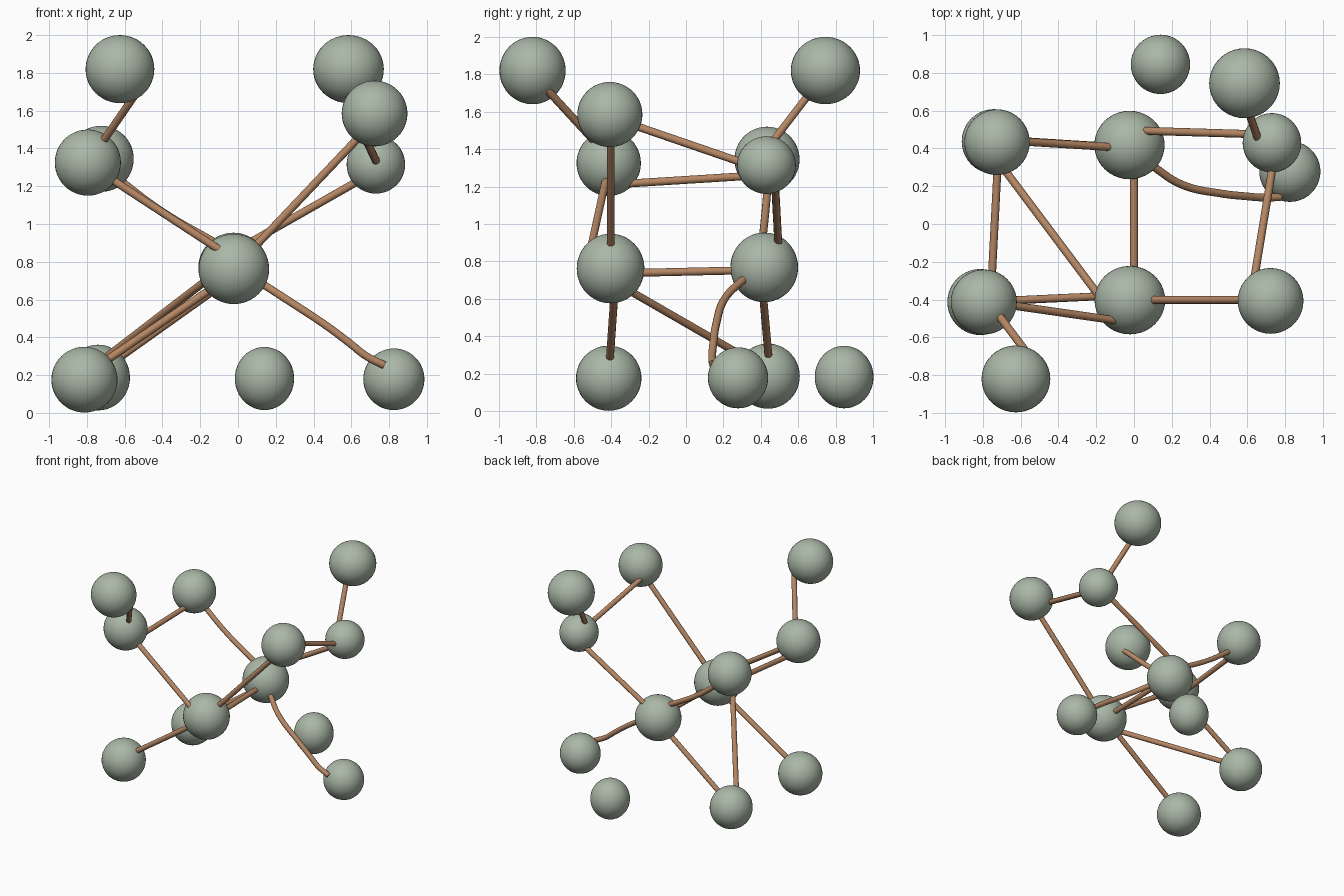
import bpy
from mathutils import Vector

if "Cube" in bpy.data.objects:
    bpy.data.objects.remove(bpy.data.objects["Cube"])


def material(name, rgb):
    m = bpy.data.materials.new(name)
    m.diffuse_color = (*rgb, 1)
    m.use_nodes = True
    m.node_tree.nodes["Principled BSDF"].inputs["Base Color"].default_value = m.diffuse_color
    return m


SAGE = material("sage_green", (0.40, 0.475, 0.385))
COPPER = material("copper_brown", (0.46, 0.24, 0.125))


def ball(name, centre, radii):
    bpy.ops.mesh.primitive_uv_sphere_add(segments=40, ring_count=24, radius=1, location=centre)
    ob = bpy.context.object
    ob.name = name
    ob.scale = radii
    bpy.ops.object.transform_apply(location=False, rotation=False, scale=True)
    bpy.ops.object.shade_smooth()
    ob.data.materials.append(SAGE)


def rod(name, points, r=0.021):
    cu = bpy.data.curves.new(name, "CURVE")
    cu.dimensions = "3D"
    cu.bevel_depth = r
    cu.bevel_resolution = 4
    cu.use_fill_caps = True
    cu.resolution_u = 10
    sp = cu.splines.new("BEZIER")
    sp.bezier_points.add(len(points) - 1)
    for bp, p in zip(sp.bezier_points, points):
        bp.co = Vector(p)
        bp.handle_left_type = bp.handle_right_type = "AUTO"
    cu.materials.append(COPPER)
    ob = bpy.data.objects.new(name, cu)
    bpy.context.collection.objects.link(ob)


# Balls: centre and radii
balls = {
    "top_front_left_ball": ((-.625, -.82, 1.82), (.182, .177, .18)),
    "top_back_right_ball": ((.585, .745, 1.82), (.187, .185, .18)),
    "upper_front_right_ball": ((.723, -.407, 1.585), (.174, .174, .174)),
    "upper_back_right_ball": ((.73, .43, 1.315), (.155, .157, .154)),
    "upper_front_left_ball": ((-.795, -.413, 1.325), (.175, .172, .175)),
    "upper_back_left_ball": ((-.725, .433, 1.345), (.173, .174, .175)),
    "front_hub_ball": ((-.022, -.403, .762), (.187, .181, .186)),
    "back_hub_ball": ((-.024, .418, .768), (.186, .181, .186)),
    "lower_front_left_ball": ((-.813, -.413, .176), (.175, .175, .174)),
    "lower_back_left_ball": ((-.742, .437, .187), (.170, .171, .174)),
    "loose_ball": ((.14, .845, .182), (.157, .157, .167)),
    "lower_right_ball": ((.825, .278, .178), (.162, .161, .163)),
}
for name, (c, r) in balls.items():
    ball(name, c, r)

# Rods joining the balls
rods = {
    "top_front_left_rod": [(-.52, -.745, 1.72), (-.74, -.45, 1.40)],
    "top_back_right_rod": [(.58, .67, 1.71), (.66, .44, 1.41)],
    "upper_right_side_rod": [(.63, -.33, 1.545), (.735, .31, 1.325)],
    "upper_left_side_rod": [(-.755, -.33, 1.215), (-.72, .34, 1.257)],
    "front_hub_upper_left_rod": [(-.69, -.425, 1.25), (-.10, -.51, .865)],
    "front_hub_lower_left_rod": [(-.70, -.407, .275), (-.13, -.38, .665)],
    "front_hub_upper_right_rod": [(.65, -.402, 1.47), (.09, -.402, .88)],
    "back_hub_upper_left_rod": [(-.65, .44, 1.25), (-.41, .425, 1.07), (-.12, .407, .90)],
    "back_hub_lower_left_rod": [(-.66, .443, .27), (-.14, .41, .64)],
    "back_hub_upper_right_rod": [(.65, .475, 1.235), (.06, .493, .90)],
    "hub_to_hub_rod": [(0, -.30, .738), (0, .30, .752)],
    "lower_diagonal_rod": [(-.71, .32, .285), (-.17, -.40, .70)],
    "curved_lower_right_rod": [(.08, .32, .715), (.25, .21, .605), (.47, .16, .46),
                               (.59, .147, .37), (.68, .14, .30), (.775, .142, .252)],
}
for name, pts in rods.items():
    rod(name, pts)
